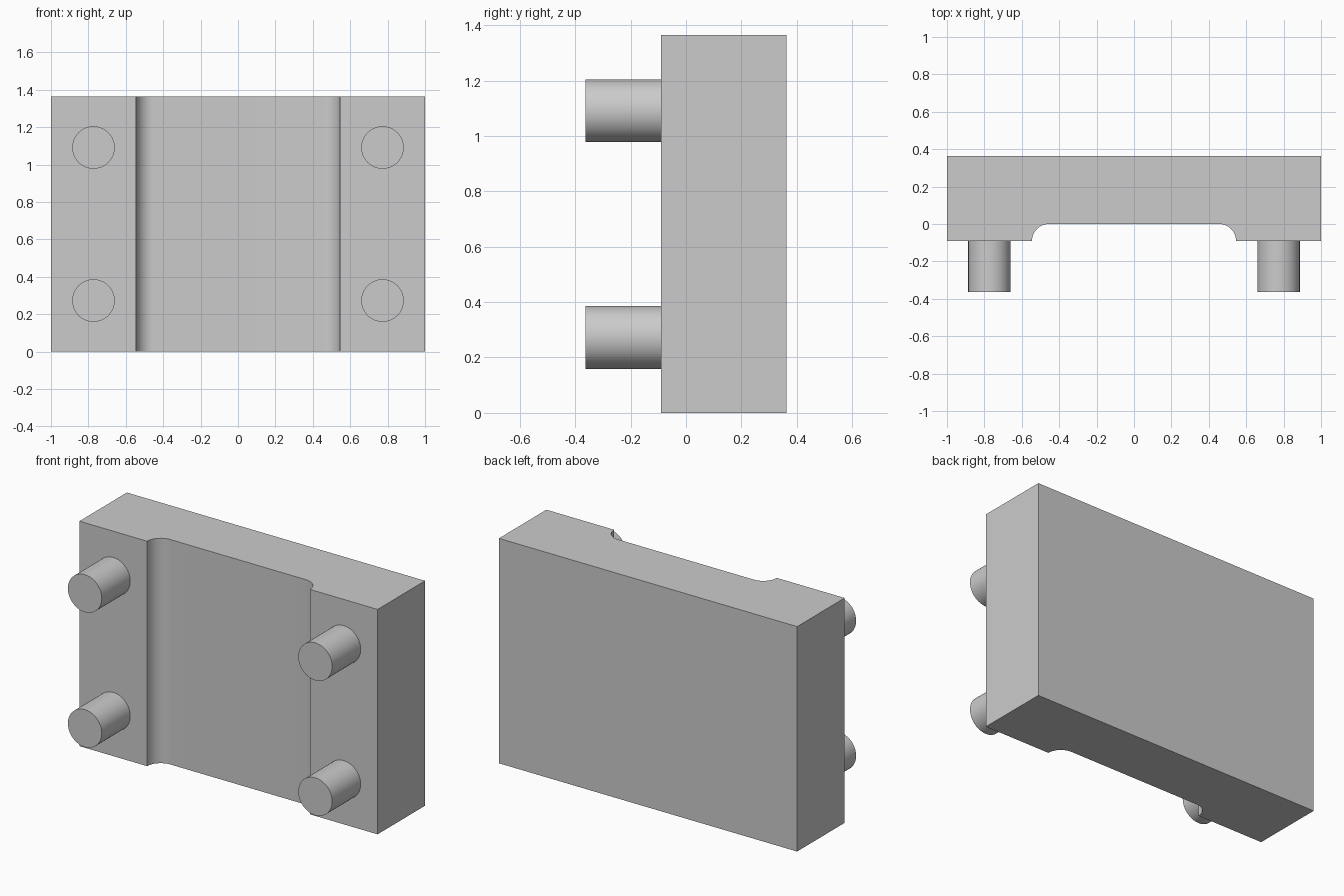
import bpy
import bmesh
from math import pi, sin, cos, radians
from mathutils import Matrix, Vector

default = bpy.data.objects.get("Cube")
if default:
    bpy.data.objects.remove(default, do_unlink=True)

U = 1 / 11              # design unit
HEIGHT = 15 * U
FRONT, BACK = -U, 4 * U
FILLET = U              # radius of the channel's inner corners

grey = bpy.data.materials.new("plain grey")
grey.use_nodes = True
colour = (0.6, 0.6, 0.6, 1)
grey.diffuse_color = colour
grey.node_tree.nodes["Principled BSDF"].inputs["Base Color"].default_value = colour


def finish(name, bm):
    """Turn a bmesh into a named, shaded object."""
    bmesh.ops.recalc_face_normals(bm, faces=bm.faces)
    mesh = bpy.data.meshes.new(name)
    bm.to_mesh(mesh)
    bm.free()
    mesh.materials.append(grey)
    obj = bpy.data.objects.new(name, mesh)
    bpy.context.collection.objects.link(obj)
    bpy.ops.object.select_all(action="DESELECT")
    obj.select_set(True)
    bpy.context.view_layer.objects.active = obj
    bpy.ops.object.shade_smooth_by_angle(angle=radians(30))
    return obj


# Block: plan outline with a round-cornered channel, extruded upward
steps = 16
arc = [(5 * U + FILLET * cos(a), FRONT + FILLET * sin(a))
       for a in (pi / 2 * i / steps for i in range(steps + 1))]
right_half = [(1, BACK), (1, FRONT)] + arc
outline = right_half + [(-x, y) for x, y in reversed(right_half)]

bm = bmesh.new()
base = bm.faces.new([bm.verts.new((x, y, 0)) for x, y in outline])
top = bmesh.ops.extrude_face_region(bm, geom=[base])["geom"]
bmesh.ops.translate(bm, vec=Vector((0, 0, HEIGHT)),
                    verts=[v for v in top if isinstance(v, bmesh.types.BMVert)])
finish("channelled_block", bm)

# Pins: four round pegs on the front pads
PIN_RADIUS, PIN_LENGTH = 1.25 * U, 3 * U
for side, x in (("left", 8.5 * U), ("right", -8.5 * U)):
    for level, z in (("lower", 3 * U), ("upper", 12 * U)):
        bm = bmesh.new()
        place = (Matrix.Translation((x, FRONT - PIN_LENGTH / 2, z))
                 @ Matrix.Rotation(pi / 2, 4, "X"))
        bmesh.ops.create_cone(bm, cap_ends=True, segments=64, radius1=PIN_RADIUS,
                              radius2=PIN_RADIUS, depth=PIN_LENGTH, matrix=place)
        finish(f"{level}_{side}_pin", bm)
